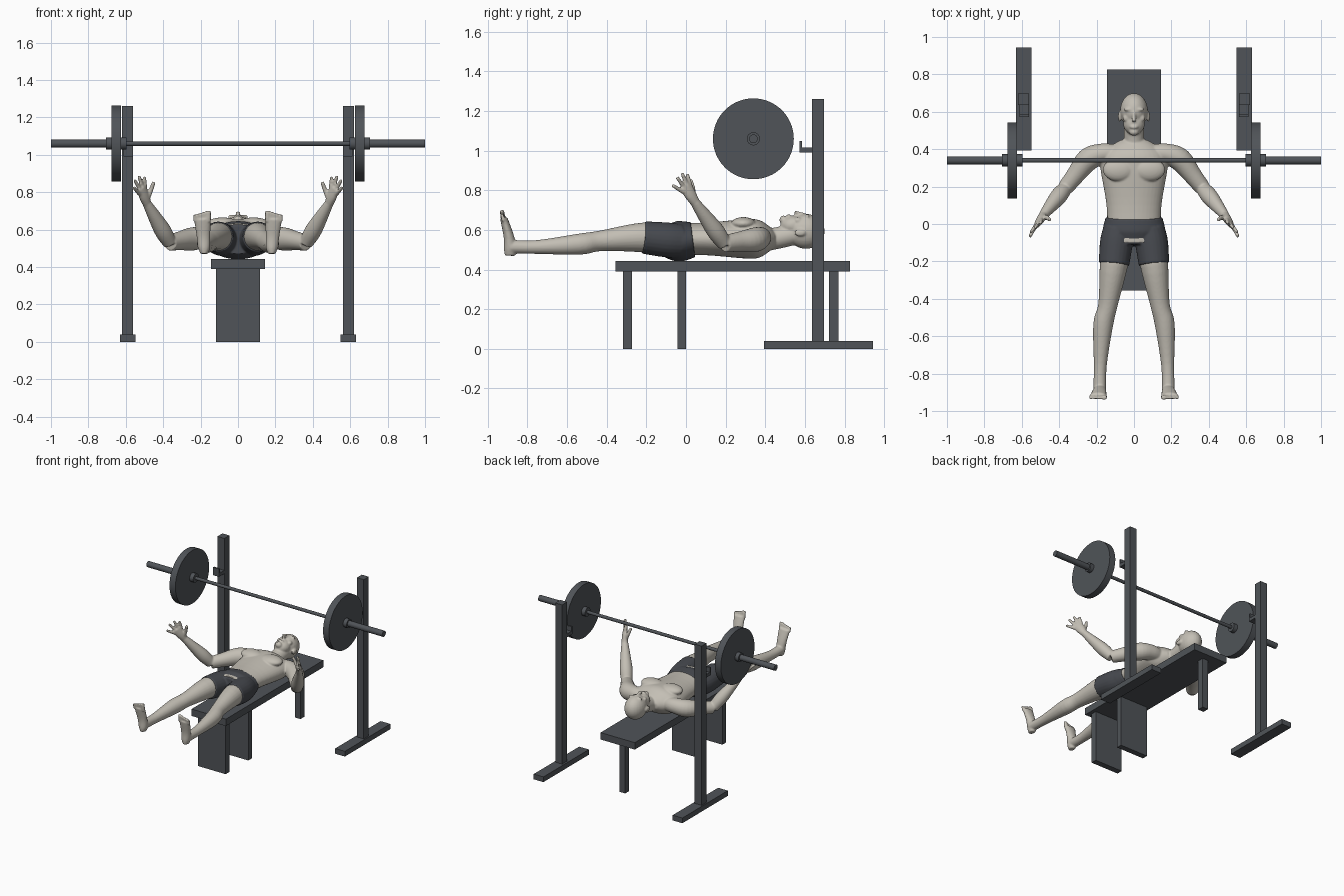
import bpy, bmesh, math
from mathutils import Vector, Matrix

cube = bpy.data.objects.get("Cube")
if cube:
    bpy.data.objects.remove(cube)


def material(name, *rgb):
    mat = bpy.data.materials.new(name)
    mat.use_nodes = True
    mat.diffuse_color = (*rgb, 1)
    mat.node_tree.nodes["Principled BSDF"].inputs["Base Color"].default_value = (*rgb, 1)
    return mat


IRON = material("dark grey iron", .08, .088, .098)
CLOTH = material("charcoal cloth", .062, .067, .078)
SKIN = material("pale skin", .55, .52, .46)


def finish(name, bm, mat):
    """Turn a bmesh into the active, selected object."""
    mesh = bpy.data.meshes.new(name)
    bm.to_mesh(mesh)
    bm.free()
    mesh.materials.append(mat)
    ob = bpy.data.objects.new(name, mesh)
    bpy.context.collection.objects.link(ob)
    bpy.ops.object.select_all(action='DESELECT')
    ob.select_set(True)
    bpy.context.view_layer.objects.active = ob
    return ob


def box(name, middle, width, y_range, z_range):
    """Upright box centred on x = middle, with (low, high) ranges in y and z."""
    bm = bmesh.new()
    bmesh.ops.create_cube(bm, size=1)
    for vert in bm.verts:
        x, y, z = vert.co
        vert.co = (middle + x * width, y_range[y > 0], z_range[z > 0])
    finish(name, bm, IRON)


def rod(name, start, end, radius, sides=32):
    """Cylinder along the bar axis."""
    bm = bmesh.new()
    centre = Matrix.Translation(((start + end) / 2, .34, 1.06))
    bmesh.ops.create_cone(bm, cap_ends=True, segments=sides, radius1=radius, radius2=radius,
                          depth=abs(end - start), matrix=centre @ Matrix.Rotation(math.pi / 2, 4, 'Y'))
    finish(name, bm, IRON)
    bpy.ops.object.shade_smooth_by_angle(angle=math.radians(40))


def curve_through(stations, steps=5):
    """Smooth path through the stations, radius included."""
    pts = [Vector(s) for s in stations]
    pts = [2 * pts[0] - pts[1], *pts, 2 * pts[-1] - pts[-2]]
    path = []
    for a, b, c, d in zip(pts, pts[1:], pts[2:], pts[3:]):
        for k in range(steps):
            t = k / steps
            path.append(b + ((c - a) * t + (2 * a - 5 * b + 4 * c - d) * t ** 2
                             + (3 * b - a - 3 * c + d) * t ** 3) / 2)
    return path + [pts[-2]]


def tube(bm, stations, flat=(1, 1), across=(1, 0, 0), side=1, sides=24):
    """Loft ellipses along (x, y, z, radius); flat is the depth ratio at start and end."""
    path = curve_through(stations)
    last = len(path) - 1
    rings = []
    for i, point in enumerate(path):
        tangent = (path[min(i + 1, last)] - path[max(i - 1, 0)]).to_3d().normalized()
        wide = Vector(across)
        wide = (wide - tangent * wide.dot(tangent)).normalized()
        deep = tangent.cross(wide) * (flat[0] + (flat[1] - flat[0]) * i / last)
        ring = []
        for k in range(sides):
            angle = math.tau * k / sides
            co = point.to_3d() + (wide * math.cos(angle) + deep * math.sin(angle)) * point.w
            ring.append(bm.verts.new((co.x * side, co.y, co.z)))
        rings.append(ring)
    faces = [bm.faces.new(rings[0]), bm.faces.new(rings[-1])]
    for low, high in zip(rings, rings[1:]):
        for k in range(sides):
            faces.append(bm.faces.new((low[k - 1], low[k], high[k], high[k - 1])))
    bmesh.ops.recalc_face_normals(bm, faces=faces)


def blob(bm, centre, radii):
    place = Matrix.Translation(centre) @ Matrix.Diagonal((*radii, 1))
    bmesh.ops.create_uvsphere(bm, u_segments=24, v_segments=16, radius=1, matrix=place)


def fuse(name, bm, mat):
    """Merge overlapping volumes into one smooth surface."""
    ob = finish(name, bm, mat)
    remesh = ob.modifiers.new("fuse", 'REMESH')
    remesh.mode, remesh.voxel_size = 'VOXEL', .0055
    soften = ob.modifiers.new("soften", 'SMOOTH')
    soften.factor, soften.iterations = .5, 4
    for modifier in ("fuse", "soften"):
        bpy.ops.object.modifier_apply(modifier=modifier)
    bpy.ops.object.shade_smooth()


# Bench
under_pad = (0, .39)
box("bench_pad", 0, .29, (-.355, .827), (.39, .443))
box("bench_front_support", 0, .235, (-.318, -.273), under_pad)
box("bench_middle_support", 0, .235, (-.043, 0), under_pad)
box("bench_back_leg", 0, .048, (.722, .77), under_pad)

# Rack and barbell ends, one set per side
for side, label in ((1, "left"), (-1, "right")):
    box(label + "_rack_foot", side * .589, .082, (.394, .944), (0, .04))
    box(label + "_rack_post", side * .591, .058, (.637, .697), (.04, 1.26))
    box(label + "_hook_arm", side * .587, .05, (.572, .637), (.99, 1.015))
    box(label + "_hook_lip", side * .587, .05, (.572, .585), (1.015, 1.05))
    rod(label + "_plate", side * .626, side * .676, .204, sides=64)
    rod(label + "_inner_collar", side * .595, side * .626, .033)
    rod(label + "_outer_collar", side * .676, side * .705, .033)
    rod(label + "_sleeve", side * .6, side, .022)
rod("bar", -.6, .6, .012)

# Torso and neck
figure = bmesh.new()
torso = ((-.1, .14), (.1, .147), (.3, .18), (.37, .175), (.42, .12), (.45, .07))
tube(figure, [(0, y, .555, radius) for y, radius in torso], flat=(.57, .52), sides=40)
tube(figure, [(0, .38, .55, .06), (0, .45, .557, .055), (0, .55, .58, .055)])

# Head: skull, jaw, chin, lips and nose
blob(figure, (0, .605, .593), (.074, .095, .088))
blob(figure, (0, .54, .622), (.058, .064, .05))
blob(figure, (0, .492, .65), (.026, .02, .023))
blob(figure, (0, .518, .668), (.023, .01, .012))
tube(figure, [(0, .6, .677, .008), (0, .57, .684, .01), (0, .548, .688, .015)], flat=(1, .7))

for side in (1, -1):
    # Brow, cheek, ear and chest muscle
    blob(figure, (side * .03, .612, .668), (.026, .009, .013))
    blob(figure, (side * .04, .565, .648), (.02, .02, .016))
    blob(figure, (side * .076, .575, .586), (.009, .03, .018))
    blob(figure, (side * .083, .29, .632), (.084, .062, .033))

    # Shoulder, upper arm and forearm
    elbow = Vector((.365, .195, .53))
    wrist = Vector((.487, .045, .74))
    tube(figure, [(.1, .375, .56, .05), (.17, .375, .56, .055), (.245, .345, .55, .062),
                  (.31, .265, .54, .05), (*elbow, .043)], across=(0, 0, 1), side=side)
    tube(figure, [(*elbow, .038), (*elbow.lerp(wrist, .3), .045),
                  (*elbow.lerp(wrist, .65), .036), (*wrist, .024)], side=side)

    # Palm, with fingers fanning out across it
    spread = Vector((.53, -.62, -.58))
    knuckles = Vector((.518, -.005, .825))
    tube(figure, [(*wrist, .025), (*wrist.lerp(knuckles, .5), .034), (*knuckles, .038)],
         flat=(.9, .35), across=spread, side=side)
    fingertips = ((.5, .005, .883), (.53, -.02, .887), (.553, -.045, .865), (.558, -.068, .825))
    for i, tip in enumerate(fingertips):
        base = wrist.lerp(knuckles, .8) + spread * (i - 1.5) * .019
        tube(figure, [(*base, .012), (*tip, .009)], side=side, sides=12)
    tube(figure, [(.49, .035, .76, .016), (.468, .035, .805, .013), (.45, .022, .855, .01)],
         side=side, sides=12)

    # Thigh, knee, calf and ankle
    tube(figure, [(.09, -.08, .55, .078), (.108, -.22, .562, .075), (.139, -.43, .545, .052),
                  (.165, -.54, .528, .053), (.18, -.75, .514, .035), (.183, -.885, .515, .034)],
         side=side)

    # Foot from heel to ball, then the toes
    tube(figure, [(.181, -.888, .47, .02), (.181, -.887, .505, .032), (.185, -.895, .57, .037),
                  (.191, -.92, .66, .045)], flat=(1.3, .4), side=side)
    for i in range(5):
        x = .158 + i * .018
        thick = .01 if i else .014
        tube(figure, [(x, -.92, .645, thick), (x, -.93, .7 - i * .005, thick)],
             flat=(1, .8), side=side, sides=12)
fuse("lying_figure", figure, SKIN)

# Shorts: waist and two short legs
shorts = bmesh.new()
tube(shorts, [(0, .035, .551, .152), (0, -.04, .543, .165), (0, -.115, .548, .12)],
     flat=(.59, .65), sides=40)
for side in (1, -1):
    tube(shorts, [(.08, -.03, .545, .085), (.094, -.1, .55, .088), (.107, -.215, .562, .082)],
         side=side)
fuse("shorts", shorts, CLOTH)
